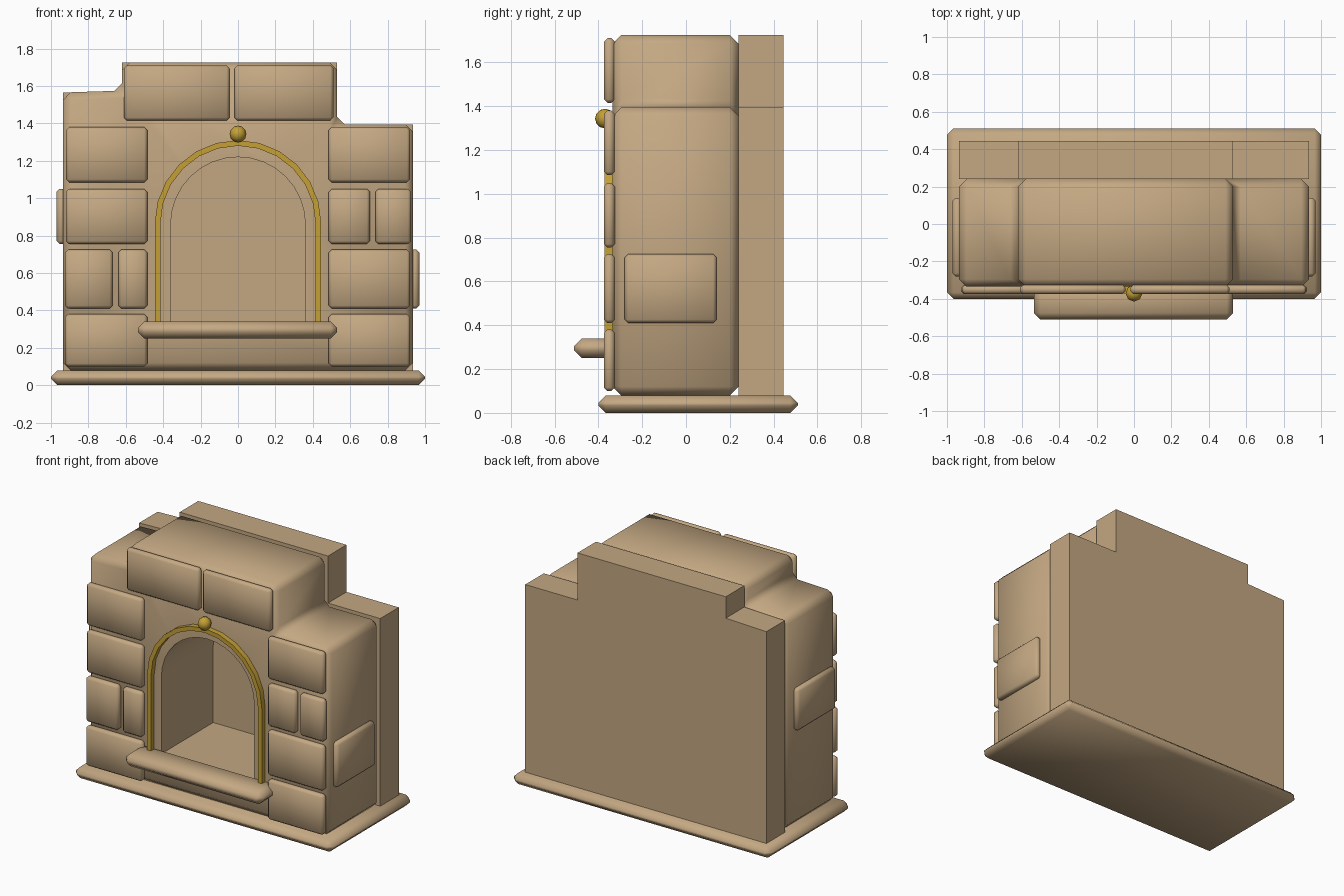
import bpy, bmesh
from math import pi, cos, sin, radians
from mathutils import Vector

cube = bpy.data.objects.get("Cube")
if cube:
    bpy.data.objects.remove(cube, do_unlink=True)


def material(name, color, metallic=0.0):
    m = bpy.data.materials.new(name)
    m.use_nodes = True
    m.diffuse_color = color
    m.node_tree.nodes["Principled BSDF"].inputs["Base Color"].default_value = color
    return m


STONE = material("tan stone", (0.55, 0.39, 0.225, 1))
GOLD = material("gold", (0.55, 0.35, 0.035, 1))


def finish(name, bm, mat):
    """Turn a bmesh into a linked object with one material."""
    bmesh.ops.recalc_face_normals(bm, faces=bm.faces)
    mesh = bpy.data.meshes.new(name)
    bm.to_mesh(mesh)
    bm.free()
    mesh.materials.append(mat)
    obj = bpy.data.objects.new(name, mesh)
    bpy.context.collection.objects.link(obj)
    return obj


def smooth(obj, angle=60):
    bpy.ops.object.select_all(action='DESELECT')
    obj.select_set(True)
    bpy.context.view_layer.objects.active = obj
    bpy.ops.object.shade_smooth_by_angle(angle=radians(angle))


def prism(name, outline, y0, y1, bevel=0.0, mat=STONE):
    """Extrude an x-z outline from y0 to y1, with chamfered edges."""
    bm = bmesh.new()
    face = bm.faces.new([bm.verts.new((x, y0, z)) for x, z in outline])
    ext = bmesh.ops.extrude_face_region(bm, geom=[face])
    moved = [v for v in ext["geom"] if isinstance(v, bmesh.types.BMVert)]
    bmesh.ops.translate(bm, verts=moved, vec=(0, y1 - y0, 0))
    if not any(f.is_valid and all(abs(v.co.y - y0) < 1e-6 for v in f.verts) for f in bm.faces):
        bm.faces.new([v for v in bm.verts if abs(v.co.y - y0) < 1e-6])
    bmesh.ops.recalc_face_normals(bm, faces=bm.faces)
    if bevel:
        bmesh.ops.bevel(bm, geom=bm.edges[:], offset=bevel, segments=1,
                        profile=0.5, affect='EDGES', clamp_overlap=True)
    return finish(name, bm, mat)


def block(name, x, y, z, bevel):
    """Chamfered box from (min, max) ranges."""
    outline = [(x[0], z[0]), (x[1], z[0]), (x[1], z[1]), (x[0], z[1])]
    obj = prism(name, outline, y[0], y[1], bevel)
    smooth(obj)
    return obj


def arch(radius, spring, bottom, steps=12):
    """Round-headed arch outline from the lower right to the lower left."""
    arc = [(radius * cos(pi * i / steps), spring + radius * sin(pi * i / steps))
           for i in range(steps + 1)]
    return [(radius, bottom)] + arc + [(-radius, bottom)]


# Hearth base and mantel ledge
block("base_slab", (-1, 1), (-0.40, 0.51), (0.0, 0.08), 0.034)
block("hearth_ledge", (-0.535, 0.53), (-0.51, -0.30), (0.25, 0.34), 0.034)

# Stepped silhouette shared by the stone body and the back wall
silhouette = [(-0.935, 0.08), (0.935, 0.08), (0.935, 1.395), (0.53, 1.395),
              (0.53, 1.725), (-0.62, 1.725), (-0.62, 1.575), (-0.935, 1.565)]
prism("back_wall", silhouette, 0.24, 0.445)
body = prism("stone_body", silhouette, -0.335, 0.24, 0.04)

# Arched firebox cut through the body
cutter = prism("firebox_cutter", arch(0.36, 0.86, 0.32, 16), -0.6, 0.5)
cutter.hide_render = True
cut = body.modifiers.new("firebox", 'BOOLEAN')
cut.operation = 'DIFFERENCE'
cut.solver = 'EXACT'
cut.object = cutter
bpy.context.view_layer.update()
graph = bpy.context.evaluated_depsgraph_get()
opened = bpy.data.meshes.new_from_object(body.evaluated_get(graph))
body.modifiers.clear()
body.data = opened
bpy.data.objects.remove(cutter, do_unlink=True)
smooth(body)

# Facing bricks: x range, z range
rows = [(1.085, 1.38), (0.755, 1.05), (0.41, 0.725), (0.10, 0.38)]
bricks = [((-0.92, -0.485), rows[0]), ((-0.92, -0.485), rows[1]),
          ((-0.925, -0.67), rows[2]), ((-0.64, -0.485), rows[2]),
          ((-0.925, -0.485), rows[3]),
          ((0.485, 0.92), rows[0]),
          ((0.485, 0.705), rows[1]), ((0.735, 0.925), rows[1]),
          ((0.485, 0.92), rows[2]), ((0.485, 0.92), rows[3]),
          ((-0.61, -0.045), (1.415, 1.71)), ((-0.02, 0.51), (1.415, 1.71))]
for i, (xs, zs) in enumerate(bricks):
    block(f"front_brick_{i + 1}", xs, (-0.375, -0.325), zs, 0.016)

# One brick on each side
block("left_side_brick", (0.92, 0.97), (-0.28, 0.14), rows[2], 0.016)
block("right_side_brick", (-0.97, -0.92), (-0.28, 0.14), rows[1], 0.016)

# Gold arch trim: band between an outer and an inner arch
outer, inner = arch(0.445, 0.865, 0.30), arch(0.415, 0.865, 0.30)
bm = bmesh.new()
rings = []
for (ox, oz), (ix, iz) in zip(outer, inner):
    rings.append([bm.verts.new(p) for p in ((ox, -0.372, oz), (ix, -0.372, iz),
                                            (ix, -0.325, iz), (ox, -0.325, oz))])
for a, b in zip(rings, rings[1:]):
    for k in range(4):
        n = (k + 1) % 4
        bm.faces.new((a[k], a[n], b[n], b[k]))
bm.faces.new(rings[0])
bm.faces.new(rings[-1])
smooth(finish("arch_trim", bm, GOLD), 40)

# Gold knob at the crown of the arch
bm = bmesh.new()
bmesh.ops.create_uvsphere(bm, u_segments=8, v_segments=6, radius=0.045)
bmesh.ops.translate(bm, verts=bm.verts, vec=Vector((0, -0.37, 1.343)))
smooth(finish("arch_knob", bm, GOLD))
